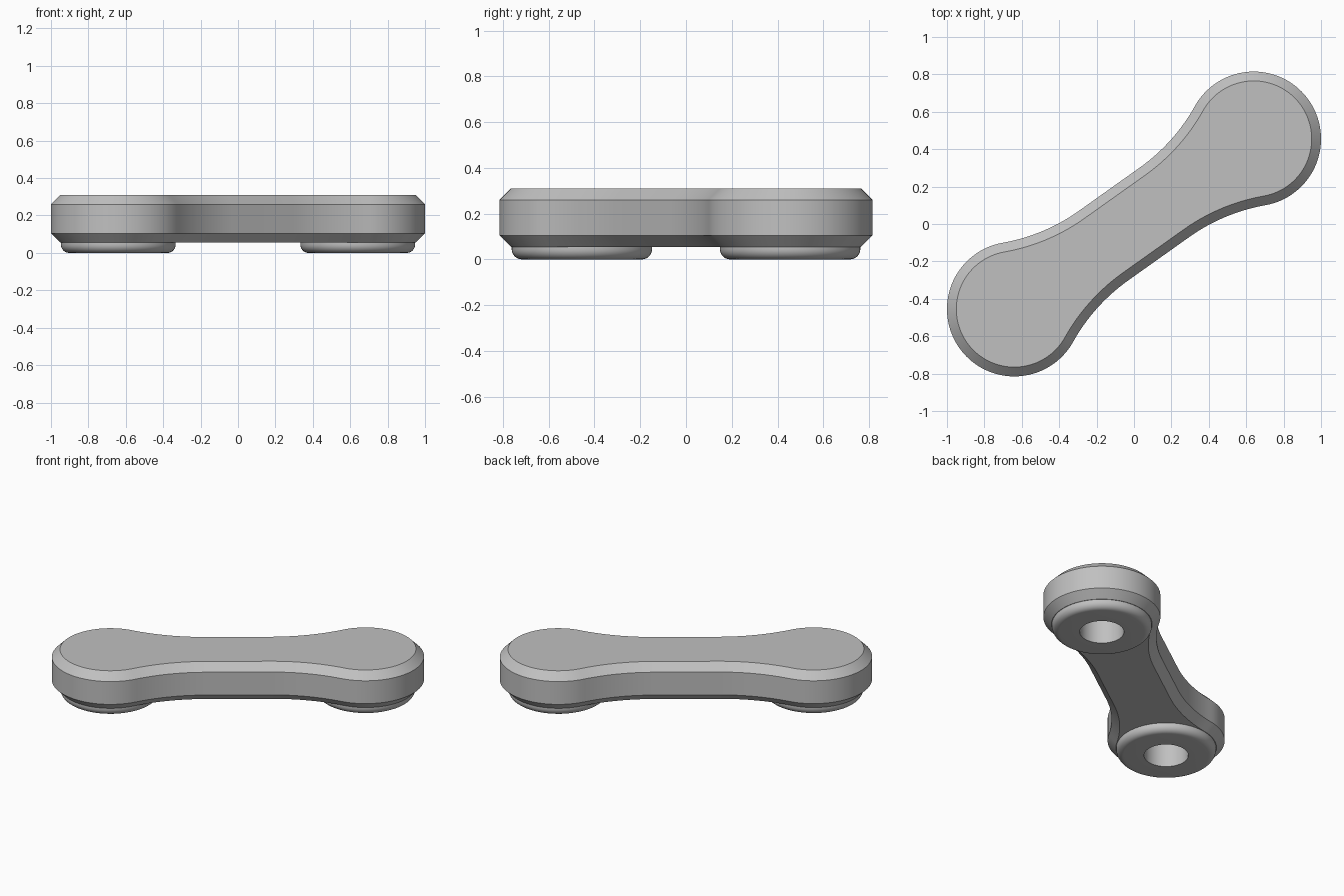
import bpy, bmesh
from math import sin, cos, pi, atan2, hypot

if "Cube" in bpy.data.objects:
    bpy.data.objects.remove(bpy.data.objects["Cube"])

CX, CY = 0.64, 0.455           # lobe centre
LOBE, WAIST, FLAT = 0.36, 0.228, 0.2
BORE, BORE_TOP = 0.136, 0.2
FOOT, FOOT_TOP, ROUND = 0.307, 0.055, 0.045
HALF = hypot(CX, CY)
TURN = atan2(CY, CX)

grey = bpy.data.materials.new("plain_grey")
grey.use_nodes = True
colour = (0.53, 0.53, 0.53, 1)
grey.diffuse_color = colour
grey.node_tree.nodes["Principled BSDF"].inputs["Base Color"].default_value = colour


def finish(bm, name):
    bmesh.ops.recalc_face_normals(bm, faces=bm.faces)
    mesh = bpy.data.meshes.new(name)
    bm.to_mesh(mesh)
    bm.free()
    mesh.materials.append(grey)
    obj = bpy.data.objects.new(name, mesh)
    bpy.context.collection.objects.link(obj)
    bpy.ops.object.select_all(action="DESELECT")
    obj.select_set(True)
    bpy.context.view_layer.objects.active = obj
    bpy.ops.object.shade_smooth_by_angle(angle=pi / 6)
    return obj


def outline(inset):
    """Two round lobes blended into a straight waist by tangent arcs."""
    span = HALF - FLAT
    fillet = (span**2 + WAIST**2 - LOBE**2) / (2 * (LOBE - WAIST))
    lean = atan2(span, WAIST + fillet)
    big, lobe = fillet + inset, LOBE - inset
    quarter = []
    for i in range(17):                       # waist fillet
        a = lean * i / 16
        quarter.append((FLAT + big * sin(a), WAIST + fillet - big * cos(a)))
    sweep = pi / 2 + lean
    for i in range(1, 37):                    # lobe, down to its tip
        a = sweep * (1 - i / 36)
        quarter.append((HALF + lobe * cos(a), lobe * sin(a)))
    right = quarter + [(u, -v) for u, v in reversed(quarter[:-1])]
    loop = right + [(-u, -v) for u, v in right]
    return [(u * cos(TURN) - v * sin(TURN), u * sin(TURN) + v * cos(TURN)) for u, v in loop]


def circle(x, y, r, n=64):
    return [(x + r * cos(2 * pi * i / n), y + r * sin(2 * pi * i / n)) for i in range(n)]


def ring(bm, points, z):
    return [bm.verts.new((x, y, z)) for x, y in points]


def bridge(bm, a, b):
    for i in range(len(a)):
        j = (i + 1) % len(a)
        bm.faces.new((a[i], a[j], b[j], b[i]))


# Body: chamfered link with two blind bores from below
bm = bmesh.new()
rings = [ring(bm, outline(inset), z) for inset, z in
         ((0.05, FOOT_TOP), (0, 0.105), (0, 0.26), (0.05, 0.31))]
for low, high in zip(rings, rings[1:]):
    bridge(bm, low, high)
bm.faces.new(rings[-1])
rims = [rings[0]]
for side in (1, -1):
    hole = circle(side * CX, side * CY, BORE)
    rim, end = ring(bm, hole, FOOT_TOP), ring(bm, hole, BORE_TOP)
    bridge(bm, rim, end)
    bm.faces.new(end)
    rims.append(rim)
edges = [bm.edges.get((r[i - 1], r[i])) for r in rims for i in range(len(r))]
bmesh.ops.triangle_fill(bm, use_beauty=True, edges=edges, normal=(0, 0, -1))
finish(bm, "link_body")

# Feet: rounded rings around the bores
profile = [(BORE, FOOT_TOP), (BORE, 0)]
for i in range(9):
    a = pi / 2 * i / 8
    profile.append((FOOT - ROUND + ROUND * sin(a), ROUND - ROUND * cos(a)))
profile.append((FOOT, FOOT_TOP))
for side, name in ((1, "left_foot"), (-1, "right_foot")):
    bm = bmesh.new()
    loops = [ring(bm, circle(side * CX, side * CY, r), z) for r, z in profile]
    for a, b in zip(loops, loops[1:] + loops[:1]):
        bridge(bm, a, b)
    finish(bm, name)
